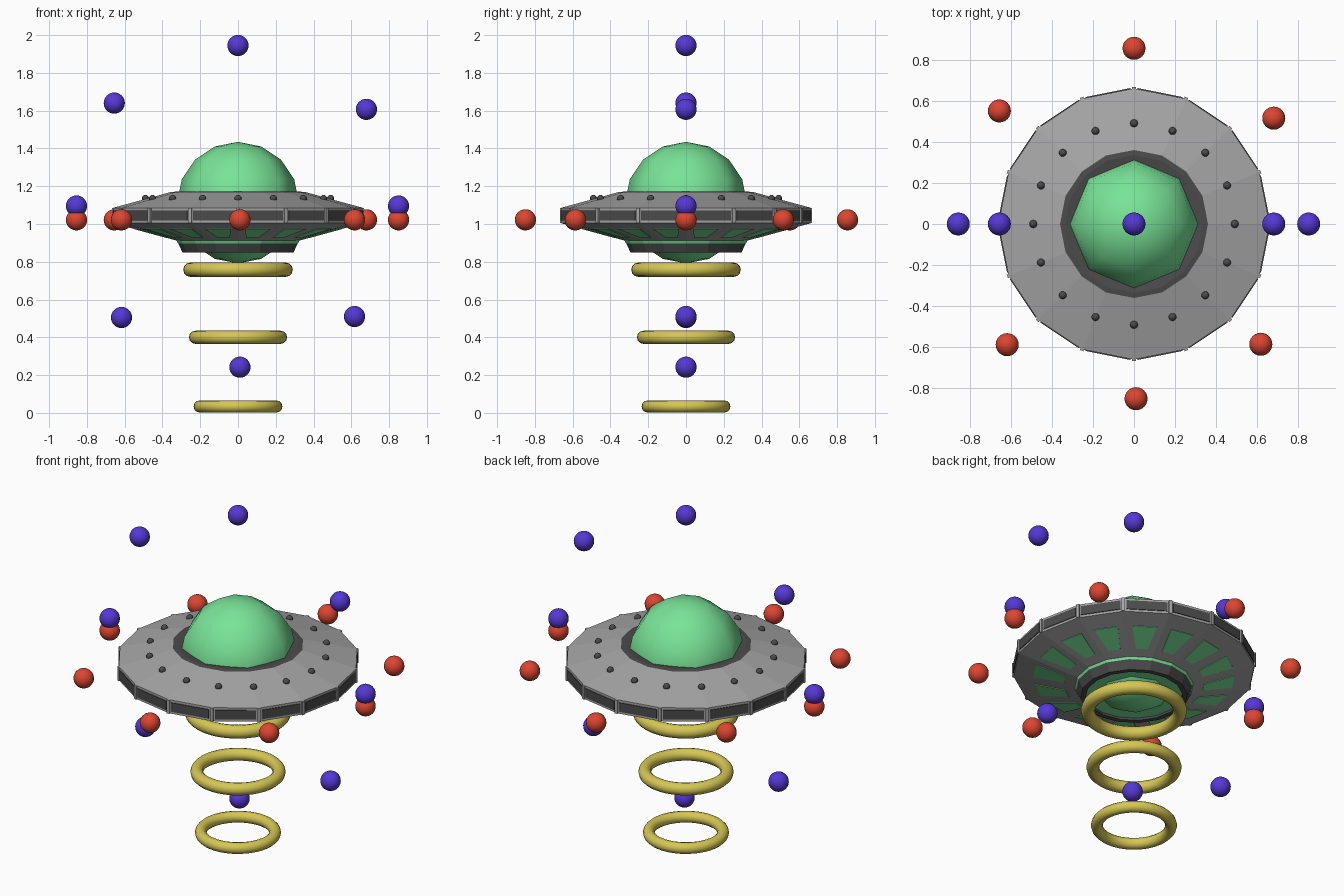
import bpy, bmesh, math
from mathutils import Vector, Matrix

if "Cube" in bpy.data.objects:
    bpy.data.objects.remove(bpy.data.objects["Cube"])

N = 16
STEP = math.tau / N


def material(name, rgb):
    m = bpy.data.materials.new(name)
    m.diffuse_color = (*rgb, 1)
    m.use_nodes = True
    m.node_tree.nodes["Principled BSDF"].inputs["Base Color"].default_value = m.diffuse_color
    return m


GREY = material("light_grey", (0.38, 0.38, 0.38))
DARK = material("dark_grey", (0.07, 0.07, 0.07))
GREEN = material("green", (0.19, 0.77, 0.31))
RED = material("red", (0.72, 0.06, 0.03))
PURPLE = material("purple", (0.09, 0.04, 0.67))
YELLOW = material("yellow", (0.67, 0.57, 0.09))


def finish(bm, name, mat, smooth=False):
    me = bpy.data.meshes.new(name)
    bmesh.ops.recalc_face_normals(bm, faces=bm.faces)
    for f in bm.faces:
        f.smooth = smooth
    bm.to_mesh(me)
    bm.free()
    me.materials.append(mat)
    ob = bpy.data.objects.new(name, me)
    bpy.context.collection.objects.link(ob)
    return ob


def lathe(name, profile, mat, closed=False):
    """Turn (radius, z) points into a faceted ring shape."""
    bm = bmesh.new()
    rings = [[bm.verts.new((r * math.cos(i * STEP), r * math.sin(i * STEP), z))
              for i in range(N)] for r, z in profile]
    pairs = list(zip(rings, rings[1:]))
    if closed:
        pairs.append((rings[-1], rings[0]))
    for a, b in pairs:
        for i in range(N):
            j = (i + 1) % N
            bm.faces.new((a[i], a[j], b[j], b[i]))
    return finish(bm, name, mat)


def ball(name, loc, radius, mat, seg=24, rings=16):
    bm = bmesh.new()
    bmesh.ops.create_uvsphere(bm, u_segments=seg, v_segments=rings, radius=radius,
                              matrix=Matrix.Translation(loc))
    return finish(bm, name, mat, True)


def prisms(name, outline, thickness, mat, offset):
    """Repeat a thin plate round the axis; outline is (radial, sideways, z)."""
    bm = bmesh.new()
    pts = [Vector(p) for p in outline]
    n = (pts[1] - pts[0]).cross(pts[2] - pts[1]).normalized()
    for i in range(N):
        rot = Matrix.Rotation((i + offset) * STEP, 3, 'Z')
        a = [bm.verts.new(rot @ (p - n * thickness / 2)) for p in pts]
        b = [bm.verts.new(rot @ (p + n * thickness / 2)) for p in pts]
        bm.faces.new(a)
        bm.faces.new(b)
        for k in range(4):
            m = (k + 1) % 4
            bm.faces.new((a[k], a[m], b[m], b[k]))
    return finish(bm, name, mat)


# Saucer hull: top cone, upright rim, lower cone
lathe("hull", [(0.36, 1.168), (0.66, 1.086), (0.66, 1.004), (0.325, 0.912)], GREY)
lathe("dome_seat", [(0.36, 1.168), (0.335, 1.171), (0.26, 1.16)], DARK)

# Glass dome and the glowing underside
ball("dome", (0, 0, 1.113), 0.322, GREEN, 8, 8)
lathe("glow_band", [(0.325, 0.912), (0.318, 0.898)], GREEN)
lathe("glow_plate", [(0.27, 0.862), (0.15, 0.862)], GREEN)

# Collar below the hull
lathe("collar", [(0.318, 0.9), (0.293, 0.848), (0.265, 0.848), (0.27, 0.9)], DARK, True)

# Rim panels and the posts between them
apothem = 0.66 * math.cos(STEP / 2)
w = 0.112
prisms("rim_panels", [(apothem, -w, 1.018), (apothem, w, 1.018),
                      (apothem, w, 1.072), (apothem, -w, 1.072)], 0.009, DARK, 0.5)
prisms("rim_posts", [(0.657, -0.009, 1.004), (0.657, 0.009, 1.004),
                     (0.657, 0.009, 1.086), (0.657, -0.009, 1.086)], 0.02, GREY, 0)


# Tapered windows lying on the lower cone
def cone_z(a):
    r = a / math.cos(STEP / 2)
    return 0.912 + (r - 0.325) * (1.004 - 0.912) / (0.66 - 0.325)


prisms("lower_windows", [(0.38, -0.033, cone_z(0.38)), (0.38, 0.033, cone_z(0.38)),
                         (0.545, 0.068, cone_z(0.545)), (0.545, -0.068, cone_z(0.545))],
       0.006, GREEN, 0.5)

# Bolts on the top cone
for i in range(N):
    a = i * STEP
    ball("bolt", (0.49 * math.cos(a), 0.49 * math.sin(a), 1.135), 0.019, DARK, 12, 8)

# Beam rings
for z, outer, tube in [(0.758, 0.29, 0.038), (0.4, 0.26, 0.035), (0.034, 0.235, 0.032)]:
    bpy.ops.mesh.primitive_torus_add(major_radius=outer - tube, minor_radius=tube,
                                     major_segments=40, minor_segments=12,
                                     location=(0, 0, z))
    ring = bpy.context.object
    ring.name = "beam_ring"
    ring.data.materials.append(YELLOW)
    bpy.ops.object.shade_smooth()

# Orbiting balls: one upright circle, one level circle
for x, z in [(0, 1.945), (-0.655, 1.64), (0.68, 1.607), (-0.855, 1.095),
             (0.85, 1.095), (-0.617, 0.505), (0.617, 0.51), (0.01, 0.242)]:
    ball("upright_orbit_ball", (x, 0, z), 0.056, PURPLE)
for x, y in [(0, 0.855), (-0.655, 0.55), (0.68, 0.515), (-0.855, 0),
             (0.85, 0), (-0.617, -0.587), (0.617, -0.585), (0.01, -0.85)]:
    ball("level_orbit_ball", (x, y, 1.022), 0.056, RED)
